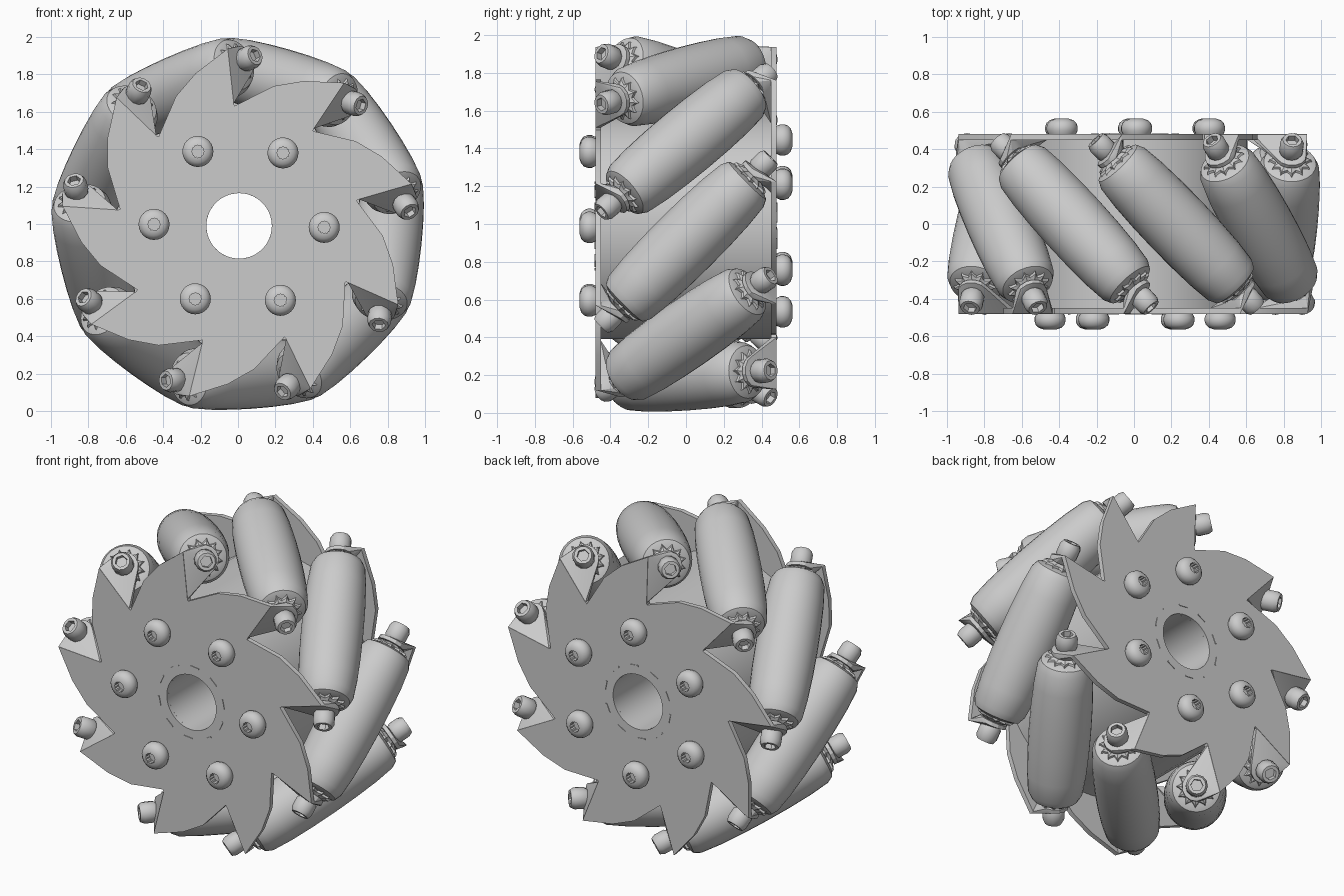
import bpy, bmesh
from math import sin, cos, pi, radians, sqrt
from mathutils import Matrix, Vector

cube = bpy.data.objects.get("Cube")
if cube:
    bpy.data.objects.remove(cube)

grey = bpy.data.materials.new("light_grey_metal")
grey.use_nodes = True
grey.diffuse_color = (0.6, 0.6, 0.6, 1)
grey.node_tree.nodes["Principled BSDF"].inputs["Base Color"].default_value = (0.6, 0.6, 0.6, 1)

ROLLERS = 9
AXIS_R = 0.798         # distance of roller axes from the wheel centre
NOTCH = (0.24, 0.61)   # inner and outer ends of the fold between arm and tab
CORNER = (0.33, 0.89)
FLIP = Matrix.Rotation(pi, 4, 'Z')
SIDES = (("front", Matrix.Identity(4)), ("back", FLIP))
CENTRE = Matrix.Translation((0.006, 0, 0.99))
D = 1 / sqrt(2)
ROLLER_FRAME = Matrix(((0, -D, D, 0), (0, -D, -D, 0), (1, 0, 0, AXIS_R), (0, 0, 0, 1)))


def turn(deg):
    return CENTRE @ Matrix.Rotation(radians(deg), 4, 'Y')


def finish(bm, name, angle=35):
    bmesh.ops.remove_doubles(bm, verts=bm.verts, dist=1e-5)
    bmesh.ops.recalc_face_normals(bm, faces=bm.faces)
    mesh = bpy.data.meshes.new(name)
    bm.to_mesh(mesh)
    bm.free()
    mesh.materials.append(grey)
    mesh.shade_smooth()
    mesh.set_sharp_from_angle(angle=radians(angle))
    return mesh


def place(mesh, name, matrix):
    ob = bpy.data.objects.new(name, mesh)
    ob.matrix_world = matrix
    bpy.context.collection.objects.link(ob)


def lathe(name, profile, n, closed=False):
    """Revolve (radius, height[, factor for odd spokes]) about local z."""
    bm = bmesh.new()
    rings = []
    for r, h, *odd in profile:
        f = odd[0] if odd else 1
        rings.append([bm.verts.new((r * (f if i % 2 else 1) * cos(2 * pi * i / n),
                                    r * (f if i % 2 else 1) * sin(2 * pi * i / n), h))
                      for i in range(n)])
    if closed:
        rings.append(rings[0])
    for a, b in zip(rings, rings[1:]):
        for i in range(n):
            j = (i + 1) % n
            bm.faces.new((a[i], a[j], b[j], b[i]))
    return finish(bm, name)


# Swirling side plate with nine arms and a round bore
def make_plate():
    bm = bmesh.new()
    arm = [(-0.2, 0.61), (-0.027, 0.77), (0.12, 0.84), CORNER, NOTCH]
    outer, inner = [], []
    for k in range(ROLLERS):
        rot = Matrix.Rotation(2 * pi * k / ROLLERS, 3, 'Y')
        for i, (t, r) in enumerate(arm):
            outer.append(bm.verts.new(rot @ Vector((t, -0.48, r))))
            a = radians(8 * i - 16)
            inner.append(bm.verts.new(rot @ Vector((0.175 * sin(a), -0.48, 0.175 * cos(a)))))
    n = len(outer)
    for i in range(n):
        j = (i + 1) % n
        bm.faces.new((inner[i], inner[j], outer[j], outer[i]))
    geo = bmesh.ops.extrude_face_region(bm, geom=bm.faces[:])["geom"]
    bmesh.ops.translate(bm, vec=(0, 0.03, 0),
                        verts=[g for g in geo if isinstance(g, bmesh.types.BMVert)])
    return finish(bm, "side_plate")


# Teardrop tab: a disc square to the roller axis, tapering back to the plate fold
def make_tab():
    bm = bmesh.new()
    for h in (0.505, 0.528):
        for i in range(14):
            a = 2 * pi * i / 14
            bm.verts.new(ROLLER_FRAME @ Vector((0.085 * cos(a), 0.085 * sin(a), h)))
    for t, r in (NOTCH, CORNER):
        for y in (-0.478, -0.452):
            bm.verts.new((t, y, r))
    bmesh.ops.convex_hull(bm, input=bm.verts[:])
    return finish(bm, "teardrop_tab", 20)


# Barrel-shaped roller
half = [(0, 0.475), (0.105, 0.475), (0.14, 0.46), (0.16, 0.42), (0.173, 0.3), (0.18, 0.15)]
roller = lathe("roller", half + [(0.182, 0)] + [(r, -h) for r, h in reversed(half)], 32)

# Fasteners; hexagon sockets come from pulling in every second spoke
HEX = cos(pi / 6)
washer = lathe("toothed_washer", [(0, 0.465), (0.12, 0.465, 0.75), (0.11, 0.487, 0.75),
                                  (0.065, 0.505), (0, 0.505)], 24)
bolt = lathe("axle_bolt", [(0, 0.45), (0.035, 0.45), (0.035, 0.53), (0.055, 0.535),
                           (0.064, 0.55), (0.064, 0.61), (0.052, 0.635),
                           (0.036, 0.635, HEX), (0.036, 0.6, HEX), (0, 0.6)], 12)
hub_bolt = lathe("hub_bolt", [(0, 0), (0.074, 0), (0.083, 0.02), (0.083, 0.04), (0.076, 0.06),
                              (0.06, 0.075), (0.036, 0.083),
                              (0.034, 0.083, HEX), (0.034, 0.045, HEX), (0, 0.045)], 24)

# Hub barrel with a through bore
TO_FRONT = Matrix.Rotation(pi / 2, 4, 'X')
barrel = lathe("hub_barrel", [(0.175, -0.46), (0.6, -0.46), (0.6, 0.46), (0.175, 0.46)], 45, True)
place(barrel, "hub_barrel", CENTRE @ TO_FRONT)

# Thin slit marks around the bore
bm = bmesh.new()
bmesh.ops.create_cube(bm, size=1, matrix=Matrix.Diagonal((0.06, 0.008, 0.008, 1)))
slit = finish(bm, "bore_mark")

plate, tab = make_plate(), make_tab()

for side, flip in SIDES:
    place(plate, side + "_plate", turn(-24) @ flip)
    for k in range(6):
        spin = turn(60 * k + (31 if side == "front" else 1))
        place(hub_bolt, side + "_hub_bolt",
              spin @ flip @ Matrix.Translation((0, -0.48, 0.455)) @ TO_FRONT)
    for k in range(10):
        place(slit, side + "_bore_mark",
              turn(36 * k + 6) @ flip @ Matrix.Translation((0, -0.48, 0.23)))

# Nine slanted rollers, each held at both ends
for k in range(ROLLERS):
    spin = turn(-24 + 360 / ROLLERS * k)
    place(roller, "roller", spin @ ROLLER_FRAME)
    for side, flip in SIDES:
        place(tab, side + "_tab", spin @ flip)
        frame = spin @ flip @ ROLLER_FRAME
        place(washer, side + "_washer", frame)
        place(bolt, side + "_axle_bolt", frame)
